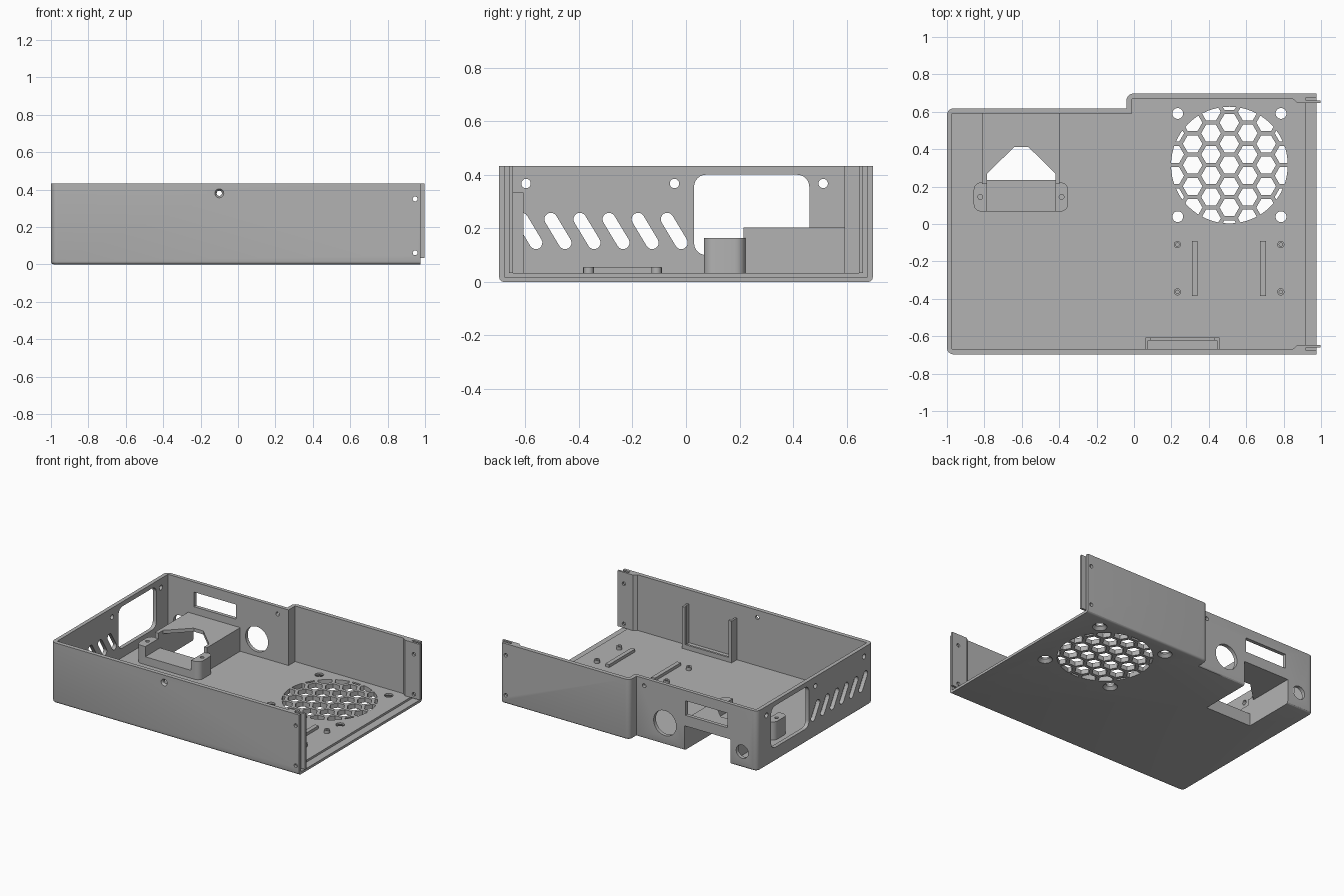
import bpy, bmesh, math
from mathutils import Vector

cube = bpy.data.objects.get("Cube")
if cube:
    bpy.data.objects.remove(cube, do_unlink=True)

grey = bpy.data.materials.new("plain_grey")
grey.use_nodes = True
COLOUR = (0.45, 0.45, 0.45, 1)
grey.diffuse_color = COLOUR
for node in grey.node_tree.nodes:
    if node.type == 'BSDF_PRINCIPLED':
        node.inputs["Base Color"].default_value = COLOUR

PLACE = {'x': lambda u, v, w: (w, u, v),
         'y': lambda u, v, w: (u, w, v),
         'z': lambda u, v, w: (u, v, w)}


# ---- helpers: 2D outlines, prisms, cutting ----
def rect(u0, v0, u1, v1):
    return [(u0, v0), (u1, v0), (u1, v1), (u0, v1)]


def circle(u, v, r, n=32, turn=0):
    return [(u + r * math.cos(turn + 2 * math.pi * i / n),
             v + r * math.sin(turn + 2 * math.pi * i / n)) for i in range(n)]


def rounded(corners, radii, steps=6):
    out = []
    for i, (c, r) in enumerate(zip(corners, radii)):
        p = Vector(c)
        if r == 0:
            out.append(tuple(p))
            continue
        d1 = (Vector(corners[i - 1]) - p).normalized()
        d2 = (Vector(corners[(i + 1) % len(corners)]) - p).normalized()
        mid = p + r * (d1 + d2)
        for k in range(steps + 1):
            t = math.pi / 2 * k / steps
            out.append(tuple(mid - r * (d2 * math.cos(t) + d1 * math.sin(t))))
    return out


def slot(a, b, r, steps=8):
    ang = math.atan2(b[1] - a[1], b[0] - a[0])
    out = []
    for c, start in ((b, ang - math.pi / 2), (a, ang + math.pi / 2)):
        for k in range(steps + 1):
            t = start + math.pi * k / steps
            out.append((c[0] + r * math.cos(t), c[1] + r * math.sin(t)))
    return out


def solid(name, loops, axis, lo, hi, taper=1.0, bevel_bottom=0.0):
    bm = bmesh.new()
    for loop in loops:
        n = len(loop)
        cu = sum(p[0] for p in loop) / n
        cv = sum(p[1] for p in loop) / n
        low = [bm.verts.new(PLACE[axis](u, v, lo)) for u, v in loop]
        top = [bm.verts.new(PLACE[axis](cu + (u - cu) * taper, cv + (v - cv) * taper, hi))
               for u, v in loop]
        bm.faces.new(low[::-1])
        bm.faces.new(top)
        for i in range(n):
            j = (i + 1) % n
            bm.faces.new((low[i], low[j], top[j], top[i]))
    bmesh.ops.recalc_face_normals(bm, faces=bm.faces)
    if bevel_bottom:
        end = max(v.co.x for v in bm.verts) - 0.001
        edges = [e for e in bm.edges if all(v.co.z < lo + 0.001 for v in e.verts)
                 and not all(v.co.x > end for v in e.verts)]
        bmesh.ops.bevel(bm, geom=edges, offset=bevel_bottom, segments=3,
                        profile=0.5, affect='EDGES')
    mesh = bpy.data.meshes.new(name)
    bm.to_mesh(mesh)
    bm.free()
    mesh.materials.append(grey)
    ob = bpy.data.objects.new(name, mesh)
    bpy.context.collection.objects.link(ob)
    return ob


def combine(target, other, operation='DIFFERENCE', keep=False):
    mod = target.modifiers.new("combine", 'BOOLEAN')
    mod.operation, mod.solver, mod.object = operation, 'EXACT', other
    bpy.context.view_layer.objects.active = target
    bpy.ops.object.modifier_apply(modifier=mod.name)
    if not keep:
        bpy.data.objects.remove(other, do_unlink=True)


def cut(target, loops, axis, lo, hi, taper=1.0):
    combine(target, solid("cutter", loops, axis, lo, hi, taper))


# ---- tray: stepped outline, open at the left end ----
H, FLOOR = 0.433, 0.033
outline = rounded([(-1, -0.697), (0.975, -0.697), (0.975, 0.697),
                   (-0.04, 0.697), (-0.04, 0.618), (-1, 0.618)],
                  [0.035, 0, 0, 0.035, 0, 0.035])
tray = solid("tray", [outline], 'z', 0, H, bevel_bottom=0.016)
cavity = [(-0.972, -0.667), (1.2, -0.667), (1.2, 0.667),
          (-0.012, 0.667), (-0.012, 0.592), (-0.972, 0.592)]
cut(tray, [cavity], 'z', FLOOR, 1)
cut(tray, [rect(0.92, -0.677, 1.2, 0.677)], 'z', 0.018, 1)

# ---- right wall: window, slanted vents, screw holes ----
side_holes = [rounded(rect(0.03, 0.10, 0.46, 0.40), [0.045] * 4)]
side_holes += [slot((y, 0.234), (y + 0.053, 0.146), 0.024)
               for y in (-0.613 + 0.1085 * k for k in range(6))]
side_holes += [circle(y, 0.367, 0.0175, 20) for y in (-0.597, -0.043, 0.512)]
cut(tray, side_holes, 'x', -1.1, -0.9)

# ---- back wall: display window, round ports, inlet notch ----
cut(tray, [rect(-0.765, 0.255, -0.43, 0.36), circle(-0.265, 0.155, 0.09, 40),
           circle(-0.88, 0.115, 0.048)], 'y', 0.5, 0.66)
cut(tray, [rect(-0.785, 0.235, -0.42, 0.8)], 'z', -0.1, 0.178)

# ---- lid screw hole through front and back, countersunk in front ----
cut(tray, [circle(-0.1, 0.38, 0.014, 20)], 'y', -1, 1)
cut(tray, [circle(-0.1, 0.38, 0.026, 24)], 'y', -0.70, -0.682, 0.55)

# ---- fan grille: honeycomb trimmed to a circle ----
FX, FY, PITCH = 0.51, 0.315, 0.1135
cells = []
for i in range(-4, 5):
    for j in range(-4, 5):
        u = i * PITCH * math.sqrt(3) / 2
        v = (j + 0.5 * (i % 2)) * PITCH
        if math.hypot(u, v) < 0.36:
            cells.append(circle(FX + u, FY + v, 0.0525, 6))
comb = solid("cutter", cells, 'z', -0.1, 0.1)
combine(comb, solid("trim", [circle(FX, FY, 0.312, 64)], 'z', -0.2, 0.2), 'INTERSECT')
combine(tray, comb)
fan_screws = [(FX + a * 0.276, FY + b * 0.276) for a in (-1, 1) for b in (-1, 1)]
cut(tray, [circle(x, y, 0.029, 24) for x, y in fan_screws], 'z', -0.1, 0.1)
cut(tray, [circle(x, y, 0.05, 24) for x, y in fan_screws], 'z', -0.002, 0.02, 0.58)

# ---- joining tongues at the open end ----
tongues = []
for s, name in ((-1, "front_tongue"), (1, "back_tongue")):
    shape = [(0.85, 0.668), (0.875, 0.646), (0.998, 0.646),
             (0.998, 0.661), (0.92, 0.661), (0.92, 0.68), (0.85, 0.68)]
    tongues.append(solid(name, [[(x, s * y) for x, y in shape]], 'z', FLOOR, H))
for part in [tray] + tongues:
    cut(part, [circle(0.947, z, 0.013, 20) for z in (0.062, 0.35)], 'y', -1, 1)

# ---- power inlet housing with screw lugs ----
housing = solid("inlet_housing", [rect(-0.812, 0.215, -0.397, 0.6)], 'z', 0.01, 0.203)
lugs = solid("lugs", [rounded(rect(-0.857, 0.067, -0.352, 0.222), [0.04] * 4)],
             'z', 0.01, 0.163)
combine(housing, lugs, 'UNION')
cut(housing, [rect(-0.785, 0.235, -0.42, 0.8)], 'z', -0.1, 0.178)
cut(housing, [[(-0.785, 0), (-0.42, 0), (-0.42, 0.27), (-0.565, 0.412),
               (-0.64, 0.412), (-0.785, 0.27)]], 'z', 0.09, 0.5)
cut(housing, [circle(x, 0.145, 0.013, 20) for x in (-0.822, -0.387)], 'z', 0.06, 0.3)

# ---- board supports on the floor ----
for i, x in enumerate((0.31, 0.675)):
    solid(f"support_rib_{i + 1}", [rect(x, -0.385, x + 0.03, -0.09)], 'z', 0.02, 0.054)
for i, (x, y) in enumerate((x, y) for x in (0.232, 0.785) for y in (-0.11, -0.363)):
    post = solid(f"standoff_{i + 1}", [circle(x, y, 0.019, 24)], 'z', 0.02, 0.056)
    cut(post, [circle(x, y, 0.009, 16)], 'z', 0.035, 0.1)

# ---- U-shaped card holder on the front wall ----
def u_shape(w):
    return [(0.062, 0.02), (0.457, 0.02), (0.457, 0.333), (0.457 - w, 0.333),
            (0.457 - w, 0.04 + w), (0.062 + w, 0.04 + w), (0.062 + w, 0.333), (0.062, 0.333)]


solid("card_holder_frame", [u_shape(0.014)], 'y', -0.67, -0.62)
solid("card_holder_lip", [u_shape(0.026)], 'y', -0.622, -0.607)

# ---- smooth shading with sharp edges kept ----
bpy.ops.object.select_all(action='DESELECT')
for ob in bpy.context.collection.objects:
    if ob.type == 'MESH' and grey.name in ob.data.materials:
        ob.select_set(True)
        bpy.context.view_layer.objects.active = ob
bpy.ops.object.shade_smooth_by_angle(angle=math.radians(30))
